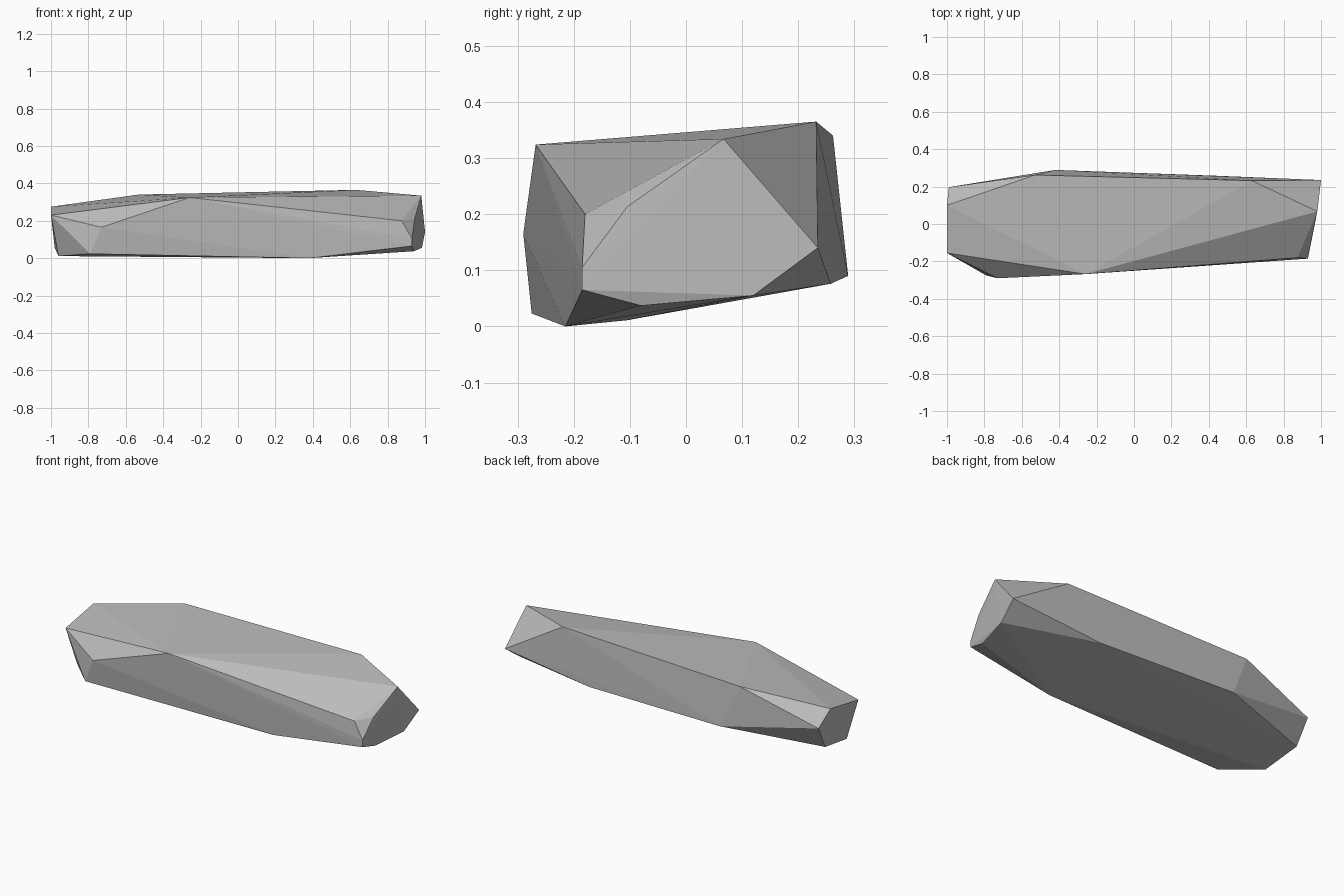
import bpy
import bmesh

cube = bpy.data.objects.get("Cube")
if cube:
    bpy.data.objects.remove(cube, do_unlink=True)

# Stone colour
stone = bpy.data.materials.new("stone_grey")
stone.use_nodes = True
grey = (0.5, 0.5, 0.5, 1)
stone.diffuse_color = grey
stone.node_tree.nodes["Principled BSDF"].inputs["Base Color"].default_value = grey

# Corner points of the chipped slab, grouped by region
left_end = [(1, .235, .14), (.98, .067, .334), (.945, -.105, .213),
            (.93, -.185, .105), (.93, -.185, .065), (.94, -.08, .037),
            (.983, .12, .055), (.875, -.18, .2)]
right_end = [(-1, -.155, .23), (-1, .1, .275), (-.99, .197, .194),
             (-.98, .12, .055), (-.96, -.105, .011)]
front_side = [(-.26, -.268, .324), (-.73, -.29, .165),
              (-.79, -.275, .023), (.38, -.215, 0)]
back_side = [(.63, .232, .365), (-.53, .262, .34),
             (-.42, .289, .09), (.44, .258, .076)]

# Wrap the corners in a faceted convex shell
bm = bmesh.new()
for corner in left_end + right_end + front_side + back_side:
    bm.verts.new(corner)
hull = bmesh.ops.convex_hull(bm, input=bm.verts)
loose = [v for v in bm.verts if not v.link_faces]
bmesh.ops.delete(bm, geom=loose, context='VERTS')
bmesh.ops.recalc_face_normals(bm, faces=bm.faces)

mesh = bpy.data.meshes.new("rock_slab")
bm.to_mesh(mesh)
bm.free()
mesh.materials.append(stone)
rock = bpy.data.objects.new("rock_slab", mesh)
bpy.context.collection.objects.link(rock)
